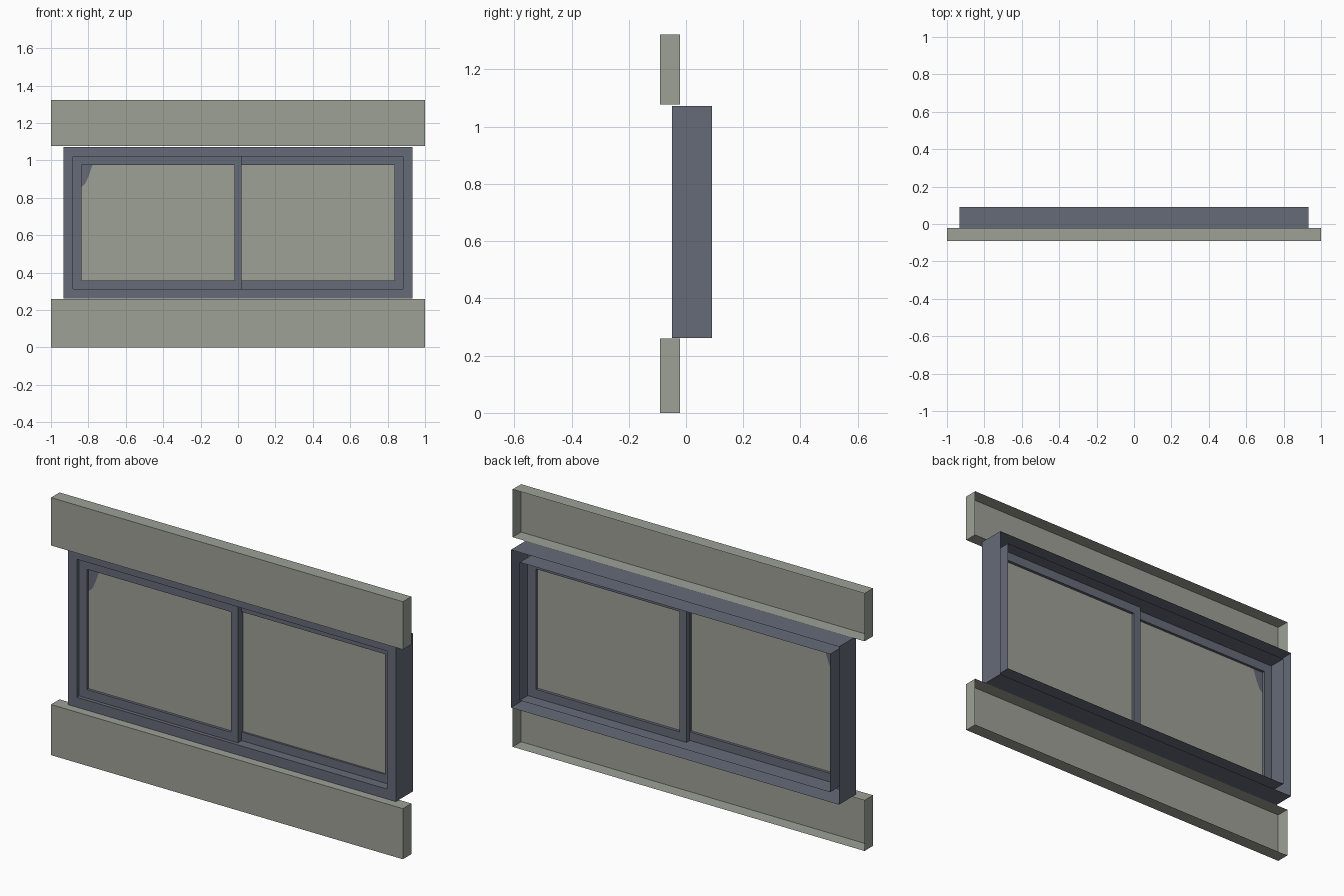
import bpy
import bmesh

if "Cube" in bpy.data.objects:
    bpy.data.objects.remove(bpy.data.objects["Cube"])


def material(name, colour):
    m = bpy.data.materials.new(name)
    m.diffuse_color = (*colour, 1)
    m.use_nodes = True
    m.node_tree.nodes["Principled BSDF"].inputs["Base Color"].default_value = m.diffuse_color
    return m


panel_grey = material("warm_grey", (0.34, 0.355, 0.305))
frame_blue = material("slate_blue", (0.133, 0.147, 0.188))


def make(name, mats, faces):
    """Object from (points, material index) faces."""
    bm = bmesh.new()
    for pts, mi in faces:
        f = bm.faces.new([bm.verts.new(p) for p in pts])
        f.material_index = mi
    bmesh.ops.remove_doubles(bm, verts=bm.verts, dist=1e-5)
    me = bpy.data.meshes.new(name)
    bm.to_mesh(me)
    bm.free()
    for m in mats:
        me.materials.append(m)
    ob = bpy.data.objects.new(name, me)
    bpy.context.collection.objects.link(ob)
    return ob


def rect(x0, x1, z0, z1, y):
    # anticlockwise seen from the front
    return [(x0, y, z0), (x1, y, z0), (x1, y, z1), (x0, y, z1)]


def band(a, b):
    """Four quads joining two rectangular loops."""
    return [([a[i], a[(i + 1) % 4], b[(i + 1) % 4], b[i]], 0) for i in range(4)]


def ring(name, outer, inner, y0, y1, back):
    """Rectangular frame, with the back left open if wanted."""
    of, ob = rect(*outer, y0), rect(*outer, y1)
    nf, nb = rect(*inner, y0), rect(*inner, y1)
    faces = band(of, nf) + band(ob, of) + band(nf, nb)
    if back:
        faces += band(nb, ob)
    make(name, [frame_blue], faces)


# wall panels above and below, open at the back
for name, z0, z1 in (("lower_panel", 0, 0.26), ("upper_panel", 1.077, 1.323)):
    front, rear = rect(-1, 1, z0, z1, -0.09), rect(-1, 1, z0, z1, -0.021)
    make(name, [panel_grey], [(front, 0)] + band(rear, front))

# outer frame, a channel open at the back
ring("window_frame", (-0.932, 0.932, 0.262, 1.073), (-0.882, 0.882, 0.313, 1.022),
     -0.049, 0.09, False)

# two sliding sashes, the left one in front
ring("left_sash", (-0.882, 0.02, 0.313, 1.022), (-0.838, -0.02, 0.357, 0.975),
     -0.03, -0.002, True)
ring("right_sash", (-0.02, 0.882, 0.313, 1.022), (0.02, 0.836, 0.357, 0.975),
     0.0, 0.025, True)

# panes; the left one has a dark corner patch
make("right_pane", [panel_grey], [(rect(0.02, 0.836, 0.357, 0.975, 0.01), 0)])
y = -0.016
cut = [(-0.838, y, 0.857), (-0.815, y, 0.878), (-0.797, y, 0.92), (-0.778, y, 0.975)]
make("left_pane", [panel_grey, frame_blue], [
    ([(-0.838, y, 0.357), (-0.02, y, 0.357), (-0.02, y, 0.975)] + cut[::-1], 0),
    (cut + [(-0.838, y, 0.975)], 1)])
